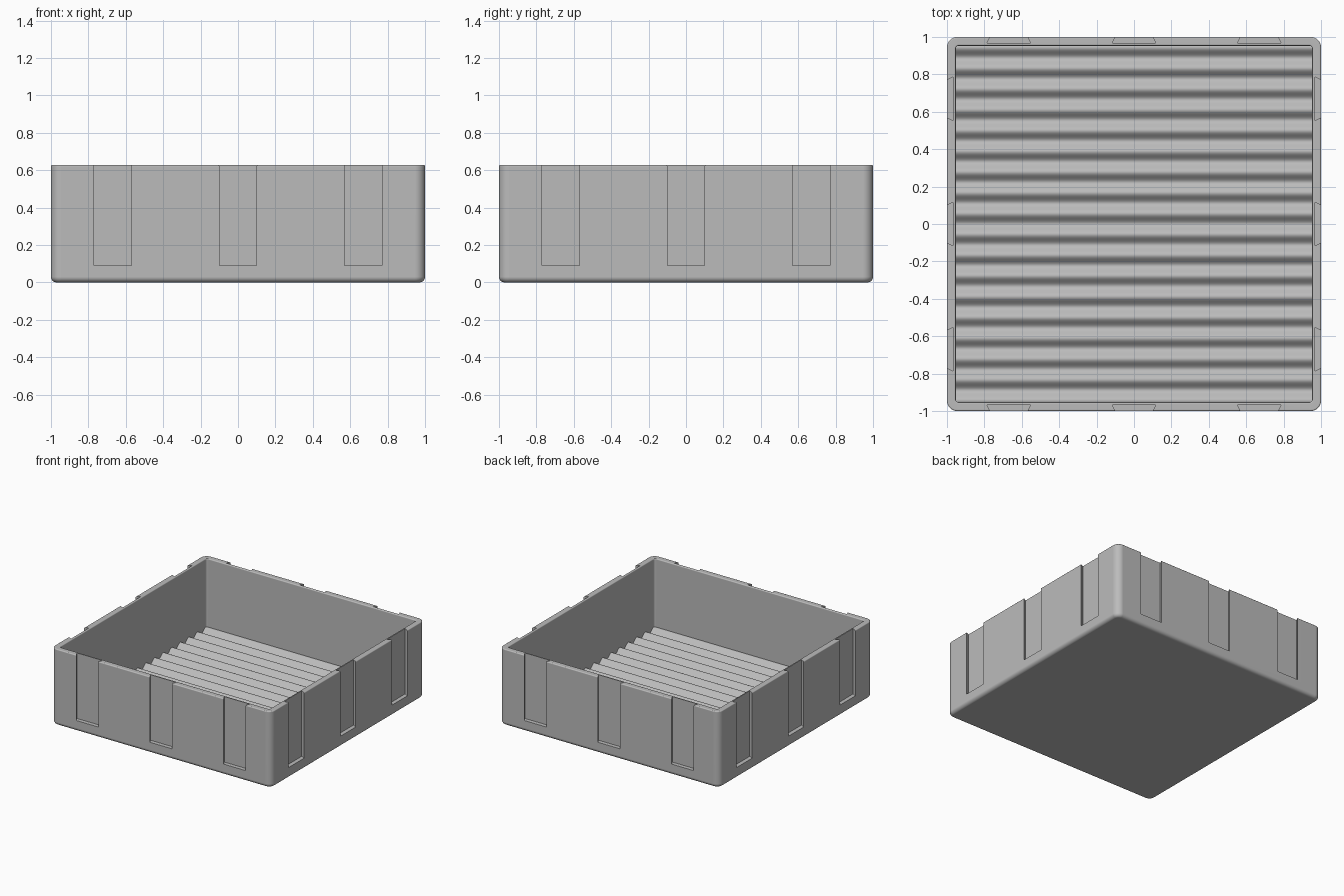
import bpy, bmesh
from math import sin, cos, pi, radians

if "Cube" in bpy.data.objects:
    bpy.data.objects.remove(bpy.data.objects["Cube"])

HEIGHT = 0.628
WALL = 0.047
INNER = 1 - WALL
CORNER = 0.055        # outer vertical corner radius
FOOT = 0.03           # rounding under the outside
LIP = 0.008           # rounding of the rim
FLOOR_MID, WAVE, PITCH = 0.052, 0.017, 0.111

grey = bpy.data.materials.new("plain grey")
grey.use_nodes = True
grey.diffuse_color = (0.5, 0.5, 0.5, 1)
grey.node_tree.nodes["Principled BSDF"].inputs["Base Color"].default_value = (0.5, 0.5, 0.5, 1)


def to_object(bm, name):
    bmesh.ops.recalc_face_normals(bm, faces=bm.faces)
    mesh = bpy.data.meshes.new(name)
    bm.to_mesh(mesh)
    bm.free()
    obj = bpy.data.objects.new(name, mesh)
    mesh.materials.append(grey)
    bpy.context.collection.objects.link(obj)
    return obj


def select(obj):
    bpy.ops.object.select_all(action="DESELECT")
    obj.select_set(True)
    bpy.context.view_layer.objects.active = obj


def rounded_square(bm, half, radius, z, steps=8):
    ring = []
    for sx, sy, start in ((1, 1, 0), (-1, 1, 90), (-1, -1, 180), (1, -1, 270)):
        for i in range(steps + 1):
            a = radians(start + 90 * i / steps)
            ring.append(bm.verts.new((sx * (half - radius) + radius * cos(a),
                                      sy * (half - radius) + radius * sin(a), z)))
    return ring


# Tray shell: rounded squares stacked up the outside, over the rim, down the inside
arc = [i / 5 * pi / 2 for i in range(6)]
sections = []
for a in arc:
    inset = FOOT * (1 - sin(a))
    sections.append((1 - inset, CORNER - inset, FOOT * (1 - cos(a))))
for a in arc:
    inset = LIP * (1 - cos(a))
    sections.append((1 - inset, CORNER - inset, HEIGHT - LIP * (1 - sin(a))))
for a in reversed(arc):
    grow = LIP * (1 - cos(a))
    sections.append((INNER + grow, 0.016 + grow, HEIGHT - LIP * (1 - sin(a))))
sections.append((INNER, 0.016, 0.025))

bm = bmesh.new()
rings = [rounded_square(bm, *s) for s in sections]
for low, high in zip(rings, rings[1:]):
    for i in range(len(low)):
        j = (i + 1) % len(low)
        bm.faces.new((low[i], low[j], high[j], high[i]))
bm.faces.new(rings[0])
bm.faces.new(rings[-1])
tray = to_object(bm, "tray_shell")

# Dovetail slots: three per side, open at the rim
bm = bmesh.new()
for side in range(4):
    c, s = cos(side * pi / 2), sin(side * pi / 2)
    for centre in (-0.67, 0, 0.67):
        outline = ((-0.095, -1.01), (0.095, -1.01), (0.1165, -0.967), (-0.1165, -0.967))
        points = [((centre + x) * c - y * s, (centre + x) * s + y * c) for x, y in outline]
        bottom = [bm.verts.new((x, y, 0.09)) for x, y in points]
        top = [bm.verts.new((x, y, HEIGHT + 0.1)) for x, y in points]
        bm.faces.new(bottom)
        bm.faces.new(top)
        for i in range(4):
            j = (i + 1) % 4
            bm.faces.new((bottom[i], bottom[j], top[j], top[i]))
cutter = to_object(bm, "slot_cutter")
cutter.hide_render = True

cut = tray.modifiers.new("slots", "BOOLEAN")
cut.operation = "DIFFERENCE"
cut.solver = "EXACT"
cut.object = cutter
select(tray)
bpy.ops.object.modifier_apply(modifier="slots")
bpy.data.objects.remove(cutter)

# Corrugated floor: waves run left to right, with a valley in the middle
bm = bmesh.new()
edge = INNER + 0.004
count = 272
rows = []
for i in range(count + 1):
    y = -edge + 2 * edge * i / count
    z = FLOOR_MID - WAVE * cos(2 * pi * y / PITCH)
    rows.append([bm.verts.new((x, y, z)) for x in (-edge, edge)])
for a, b in zip(rows, rows[1:]):
    bm.faces.new((a[0], a[1], b[1], b[0]))
ribbed_floor = to_object(bm, "ribbed_floor")
if ribbed_floor.data.polygons[0].normal.z < 0:
    ribbed_floor.data.flip_normals()

# Smooth roundings, crisp slots
for obj in (tray, ribbed_floor):
    select(obj)
    bpy.ops.object.shade_smooth_by_angle(angle=radians(35))
weighted = tray.modifiers.new("flat_walls", "WEIGHTED_NORMAL")
weighted.keep_sharp = True
